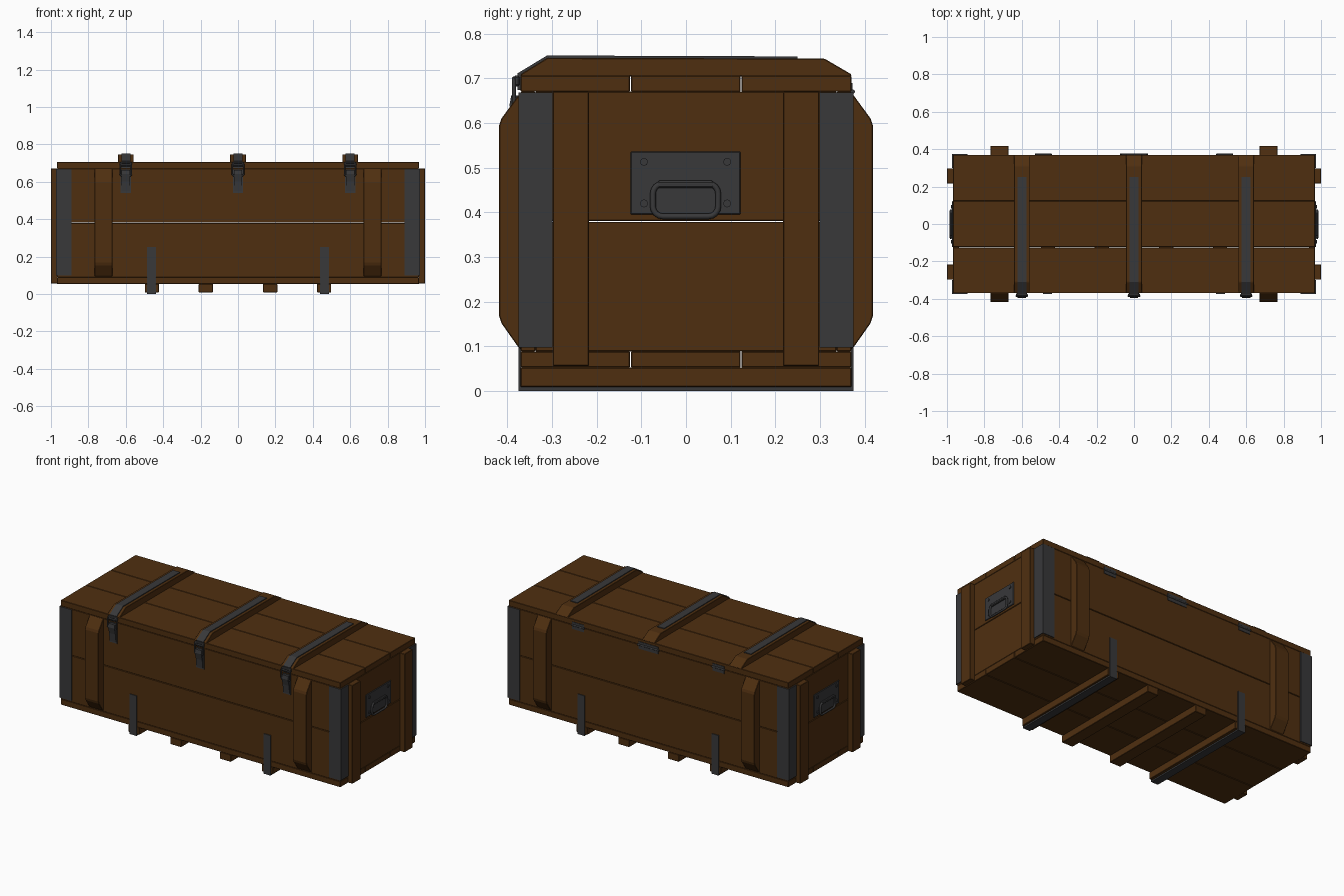
import bpy, bmesh, math
from mathutils import Vector

if "Cube" in bpy.data.objects:
    bpy.data.objects.remove(bpy.data.objects["Cube"])


def material(name, col):
    m = bpy.data.materials.new(name)
    m.diffuse_color = (*col, 1)
    m.use_nodes = True
    m.node_tree.nodes["Principled BSDF"].inputs["Base Color"].default_value = m.diffuse_color
    return m


WOOD = material("brown wood", (0.078, 0.028, 0.005))
METAL = material("dark metal", (0.04, 0.04, 0.042))


def finish(name, bm, mat, bevel=0.0):
    bmesh.ops.recalc_face_normals(bm, faces=bm.faces)
    me = bpy.data.meshes.new(name)
    bm.to_mesh(me)
    bm.free()
    me.materials.append(mat)
    ob = bpy.data.objects.new(name, me)
    bpy.context.collection.objects.link(ob)
    if bevel:
        b = ob.modifiers.new("edge", 'BEVEL')
        b.width = bevel
        b.segments = 1
    return ob


def box(name, x, y, z, mat=WOOD, bevel=0.002):
    bm = bmesh.new()
    bmesh.ops.create_cube(bm, size=1)
    for v in bm.verts:
        v.co = [r[0] + (c + 0.5) * (r[1] - r[0]) for c, r in zip(v.co, (x, y, z))]
    return finish(name, bm, mat, bevel)


def prism(name, yz, x0, x1, mat=WOOD, bevel=0.002):
    # side profile in y/z pulled along x
    bm = bmesh.new()
    f = bm.faces.new([bm.verts.new((x0, y, z)) for y, z in yz])
    ext = bmesh.ops.extrude_face_region(bm, geom=[f])
    for v in ext['geom']:
        if isinstance(v, bmesh.types.BMVert):
            v.co.x = x1
    return finish(name, bm, mat, bevel)


def wire(name, pts, r, closed=True):
    cu = bpy.data.curves.new(name, 'CURVE')
    cu.dimensions = '3D'
    cu.bevel_depth = r
    cu.bevel_resolution = 2
    s = cu.splines.new('POLY')
    s.points.add(len(pts) - 1)
    for p, q in zip(s.points, pts):
        p.co = (*q, 1)
    s.use_cyclic_u = closed
    cu.materials.append(METAL)
    ob = bpy.data.objects.new(name, cu)
    bpy.context.collection.objects.link(ob)


def rounded(u0, u1, v0, v1, r, n=5):
    pts = []
    for k, (cu, cv) in enumerate([(u1 - r, v1 - r), (u0 + r, v1 - r), (u0 + r, v0 + r), (u1 - r, v0 + r)]):
        for i in range(n):
            a = math.pi / 2 * (k + i / (n - 1))
            pts.append((cu + r * math.cos(a), cv + r * math.sin(a)))
    return pts


def rod(name, p, axis, r, length, segs=12):
    bm = bmesh.new()
    bmesh.ops.create_cone(bm, cap_ends=True, segments=segs, radius1=r, radius2=r, depth=length)
    q = Vector((0, 0, 1)).rotation_difference(Vector(axis))
    for v in bm.verts:
        v.co = q @ v.co + Vector(p)
    return finish(name, bm, METAL)


def span(a, b, s):
    return (min(a * s, b * s), max(a * s, b * s))


L, W = 0.967, 0.37

# lid and floor planks
for i, (a, b) in enumerate([(-W, -0.125), (-0.123, 0.122), (0.124, W)]):
    box(f"lid_plank_{i}", (-L, L), (a, b), (0.67, 0.706))
    box(f"floor_plank_{i}", (-L, L), (a, b), (0.053, 0.089))

# wall planks
for s in (-1, 1):
    for i, z in enumerate([(0.089, 0.379), (0.381, 0.67)]):
        box(f"side_plank_{i}", (-L, L), span(0.337, W, s), z)
        box(f"end_plank_{i}", span(0.935, L, s), (-0.337, 0.337), z)

# runners under the floor, the outer two wrapped in U straps
for x in (-0.46, -0.172, 0.172, 0.46):
    box("runner", (x - 0.038, x + 0.038), (-W, W), (0.009, 0.053))
for x in (-0.463, 0.463):
    o, n = 0.375, 0.3695
    prism("runner_strap", [(-o, 0.25), (-o, 0), (o, 0), (o, 0.25), (n, 0.25), (n, 0.009), (-n, 0.009), (-n, 0.25)],
          x - 0.024, x + 0.024, METAL, 0)

for sx in (-1, 1):
    for sy in (-1, 1):
        # side battens with tapered ends
        prof = [(0.368, 0.092), (0.375, 0.098), (0.413, 0.152), (0.418, 0.168), (0.418, 0.595),
                (0.413, 0.61), (0.375, 0.662), (0.368, 0.669)]
        prism("side_batten", [(y * sy, z) for y, z in prof], sx * 0.766, sx * 0.672)
        # end battens
        box("end_batten", span(L, 1.0, sx), span(0.217, 0.298, sy), (0.056, 0.67))
        # metal corner angles
        box("corner_side_plate", span(0.89, 0.973, sx), span(0.369, 0.375, sy), (0.098, 0.668), METAL, 0)
        box("corner_end_plate", span(0.966, 0.973, sx), span(0.299, 0.375, sy), (0.098, 0.668), METAL, 0)
    # handle plate, rivets, bracket and ring
    box("handle_plate", span(0.966, 0.973, sx), (-0.124, 0.122), (0.395, 0.536), METAL)
    for y in (-0.094, 0.092):
        for z in (0.42, 0.513):
            rod("handle_rivet", (sx * 0.974, y, z), (1, 0, 0), 0.009, 0.007, 8)
    box("handle_bracket", span(0.971, 0.985, sx), (-0.064, 0.062), (0.454, 0.471), METAL, 0.004)
    wire("handle_ring", [(sx * 0.979, y, z) for y, z in rounded(-0.074, 0.072, 0.391, 0.464, 0.022)], 0.0065)

for x in (-0.6, 0.0, 0.6):
    # lid batten
    prism("lid_batten", [(-W, 0.704), (-W, 0.709), (-0.31, 0.746), (0.31, 0.744), (W, 0.709), (W, 0.704)],
          x - 0.042, x + 0.042)
    # lid strap folding down at the front
    prism("lid_strap", [(0.25, 0.743), (0.25, 0.749), (-0.311, 0.751), (-0.377, 0.711), (-0.377, 0.674),
                        (-0.369, 0.674), (-0.369, 0.707), (-0.31, 0.744)], x - 0.024, x + 0.024, METAL, 0)
    # latch: hook, bail wire, lever and back plate
    box("latch_hook", (x - 0.032, x + 0.032), (-0.386, -0.372), (0.682, 0.706), METAL, 0.004)
    wire("latch_bail", [(u, -0.385, v) for u, v in rounded(x - 0.03, x + 0.03, 0.632, 0.7, 0.01)], 0.0045)
    box("latch_plate", (x - 0.027, x + 0.027), (-0.375, -0.369), (0.54, 0.665), METAL, 0)
    prism("latch_lever", [(-0.374, 0.55), (-0.38, 0.55), (-0.385, 0.6), (-0.395, 0.64), (-0.391, 0.662),
                          (-0.374, 0.662)], x - 0.022, x + 0.022, METAL, 0)

# back hinges
for x, h in ((-0.485, 0.045), (0.0, 0.075), (0.485, 0.045)):
    box("hinge_leaf", (x - h * 0.9, x + h * 0.9), (0.368, 0.373), (0.645, 0.69), METAL, 0)
    rod("hinge_pin", (x, 0.373, 0.67), (1, 0, 0), 0.005, 2 * h)
